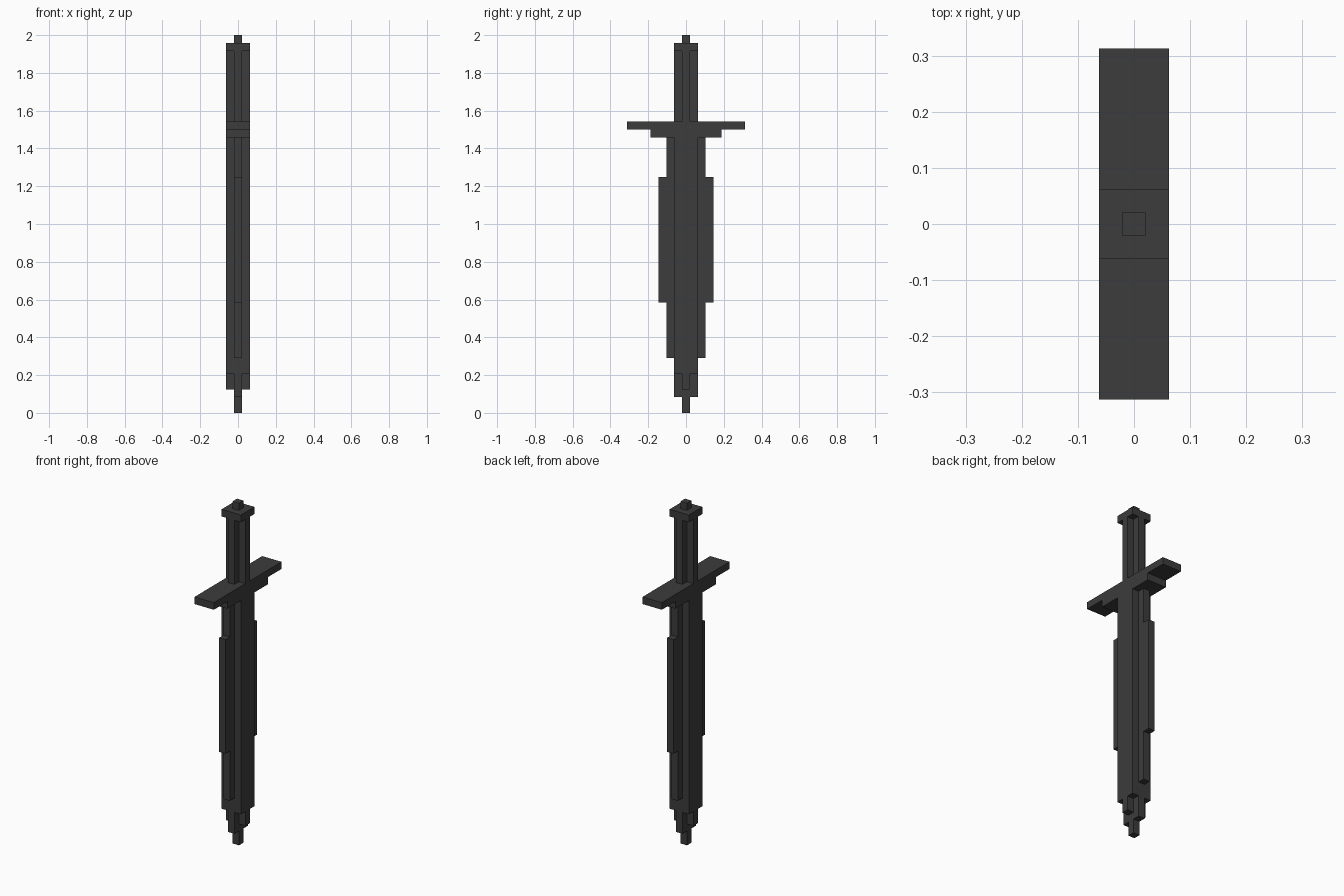
import bpy, bmesh
from mathutils import Vector

if "Cube" in bpy.data.objects:
    bpy.data.objects.remove(bpy.data.objects["Cube"])

U = 2 / 48  # one block

steel = bpy.data.materials.new("dark_grey")
steel.diffuse_color = (0.045, 0.045, 0.045, 1)
steel.use_nodes = True
steel.node_tree.nodes["Principled BSDF"].inputs["Base Color"].default_value = steel.diffuse_color


def prism(name, outline, start, depth):
    """Extrude a closed outline (in blocks, 3D points) from start along depth."""
    bm = bmesh.new()
    verts = [bm.verts.new((Vector(p) + Vector(start)) * U) for p in outline]
    face = bm.faces.new(verts)
    ext = bmesh.ops.extrude_face_region(bm, geom=[face], use_keep_orig=True)
    moved = [g for g in ext["geom"] if isinstance(g, bmesh.types.BMVert)]
    bmesh.ops.translate(bm, vec=Vector(depth) * U, verts=moved)
    bmesh.ops.recalc_face_normals(bm, faces=bm.faces)
    mesh = bpy.data.meshes.new(name)
    bm.to_mesh(mesh)
    bm.free()
    mesh.materials.append(steel)
    obj = bpy.data.objects.new(name, mesh)
    bpy.context.collection.objects.link(obj)
    return obj


def box(name, hx, hy, z0, z1):
    pts = [(-hx, -hy, 0), (hx, -hy, 0), (hx, hy, 0), (-hx, hy, 0)]
    return prism(name, pts, (0, 0, z0), (0, 0, z1 - z0))


def plus_bar(name, z0, z1):
    """Upright bar with a plus-shaped section, three blocks wide."""
    a, b = 0.5, 1.5
    pts = [(b, -a), (b, a), (a, a), (a, b), (-a, b), (-a, a),
           (-b, a), (-b, -a), (-a, -a), (-a, -b), (a, -b), (a, -a)]
    return prism(name, [(x, y, 0) for x, y in pts], (0, 0, z0), (0, 0, z1 - z0))


def side_profile(name, yz, hx):
    """Side outline extruded across the thickness."""
    return prism(name, [(0, y, z) for y, z in yz], (-hx, 0, 0), (2 * hx, 0, 0))


# Stepped blade tip
box("tip_point", 0.5, 0.5, 0, 2)
box("tip_step", 0.5, 1.5, 2, 3)
plus_bar("tip_base", 3, 5)

# Blade core with a thin stepped cutting edge on both sides
box("blade_core", 1.5, 1.5, 5, 35)
edge = [(1.5, 7), (2.5, 7), (2.5, 14), (3.5, 14),
        (3.5, 30), (2.5, 30), (2.5, 35), (1.5, 35)]
for label, s in (("front", -1), ("back", 1)):
    side_profile(label + "_cutting_edge", [(s * y, z) for y, z in edge], 0.5)

# Stepped crossguard
side_profile("crossguard", [(-4.5, 35), (4.5, 35), (4.5, 36), (7.5, 36), (7.5, 37),
                            (-7.5, 37), (-7.5, 36), (-4.5, 36)], 1.5)

# Handle
plus_bar("grip", 37, 46)
box("pommel", 1.5, 1.5, 46, 47)
box("pommel_knob", 0.5, 0.5, 47, 48)
